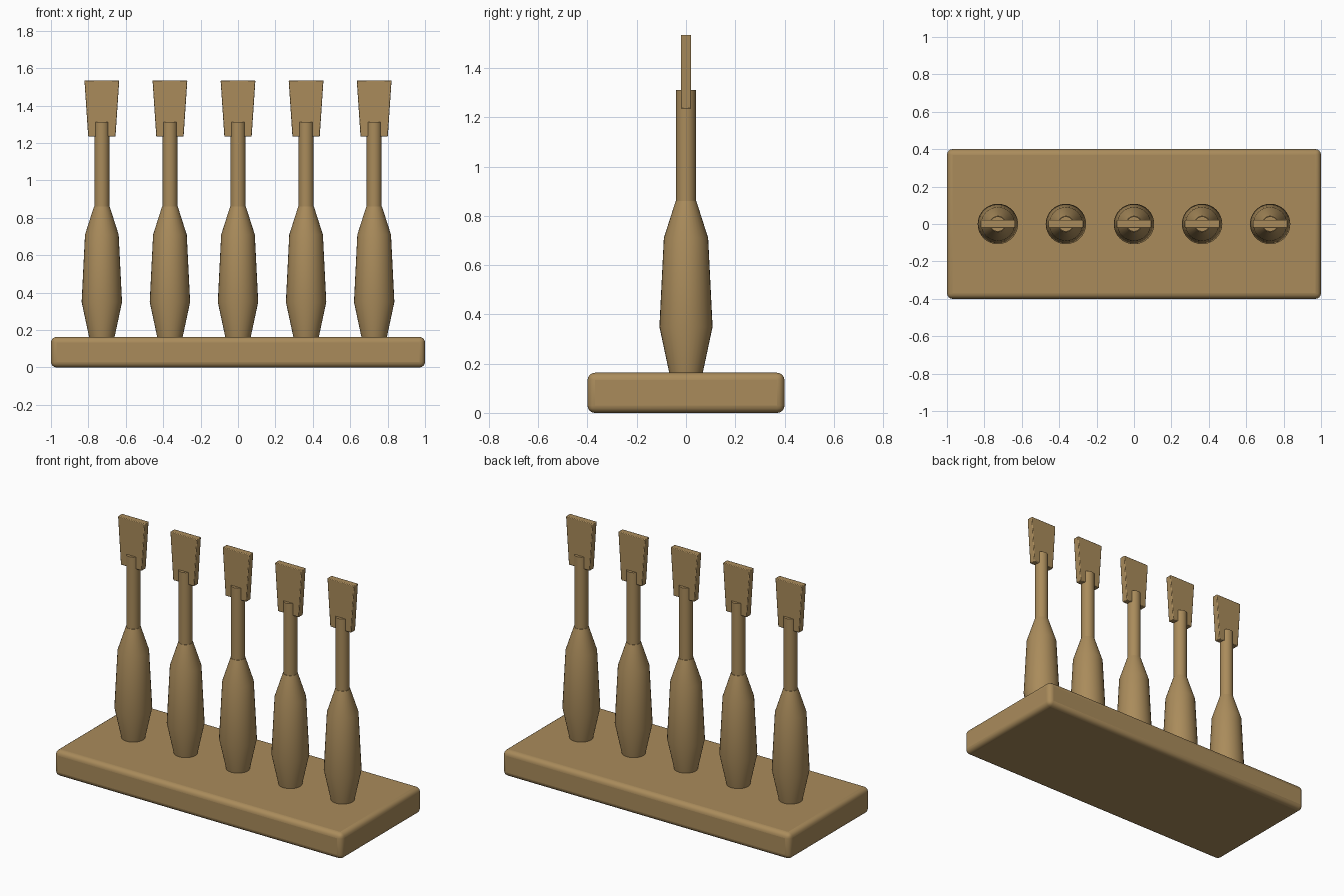
import bpy
import bmesh
import math

cube = bpy.data.objects.get("Cube")
if cube:
    bpy.data.objects.remove(cube, do_unlink=True)

wood = bpy.data.materials.new("warm_wood")
wood.use_nodes = True
COLOUR = (0.40, 0.26, 0.105, 1)
wood.diffuse_color = COLOUR
wood.node_tree.nodes["Principled BSDF"].inputs["Base Color"].default_value = COLOUR

BASE_TOP = 0.163


def finish(name, bm, x=0.0, bevel=0.0, segments=1):
    """Turn a bmesh into a smooth-shaded, optionally bevelled object."""
    bmesh.ops.recalc_face_normals(bm, faces=bm.faces)
    mesh = bpy.data.meshes.new(name)
    bm.to_mesh(mesh)
    bm.free()
    mesh.materials.append(wood)
    obj = bpy.data.objects.new(name, mesh)
    bpy.context.collection.objects.link(obj)
    obj.location.x = x
    if bevel:
        mod = obj.modifiers.new("rounded_edges", 'BEVEL')
        mod.width = bevel
        mod.segments = segments
    bpy.ops.object.select_all(action='DESELECT')
    obj.select_set(True)
    bpy.context.view_layer.objects.active = obj
    bpy.ops.object.shade_smooth_by_angle(angle=math.radians(35))
    return obj


def block(name, half_bottom, half_top, half_depth, z0, z1, **options):
    """A box whose width may change from bottom to top."""
    bm = bmesh.new()
    bmesh.ops.create_cube(bm, size=2)
    for v in bm.verts:
        top = v.co.z > 0
        v.co.x *= half_top if top else half_bottom
        v.co.y *= half_depth
        v.co.z = z1 if top else z0
    return finish(name, bm, **options)


def turned(name, profile, x, sides=32):
    """A closed lathe form from (radius, height) points."""
    bm = bmesh.new()
    rings = [[bm.verts.new((r * math.cos(math.tau * i / sides),
                            r * math.sin(math.tau * i / sides), z))
              for i in range(sides)] for r, z in profile]
    for low, high in zip(rings, rings[1:]):
        for i in range(sides):
            j = (i + 1) % sides
            bm.faces.new((low[i], low[j], high[j], high[i]))
    bm.faces.new(rings[0][::-1])
    bm.faces.new(rings[-1])
    return finish(name, bm, x=x)


# Rounded stand
block("base", 1, 1, 0.4, 0, BASE_TOP, bevel=0.03, segments=4)

# Row of five chisels: turned handle, round shank, flared blade
handle = [(0.066, BASE_TOP - 0.01), (0.108, 0.35), (0.09, 0.71), (0.042, 0.86)]
shank = [(0.04, 0.85), (0.04, 1.312)]
for n in range(5):
    x = (n - 2) * 0.364
    turned(f"handle_{n + 1}", handle, x)
    turned(f"shank_{n + 1}", shank, x)
    block(f"blade_{n + 1}", 0.073, 0.093, 0.021, 1.235, 1.535, x=x, bevel=0.004, segments=2)
